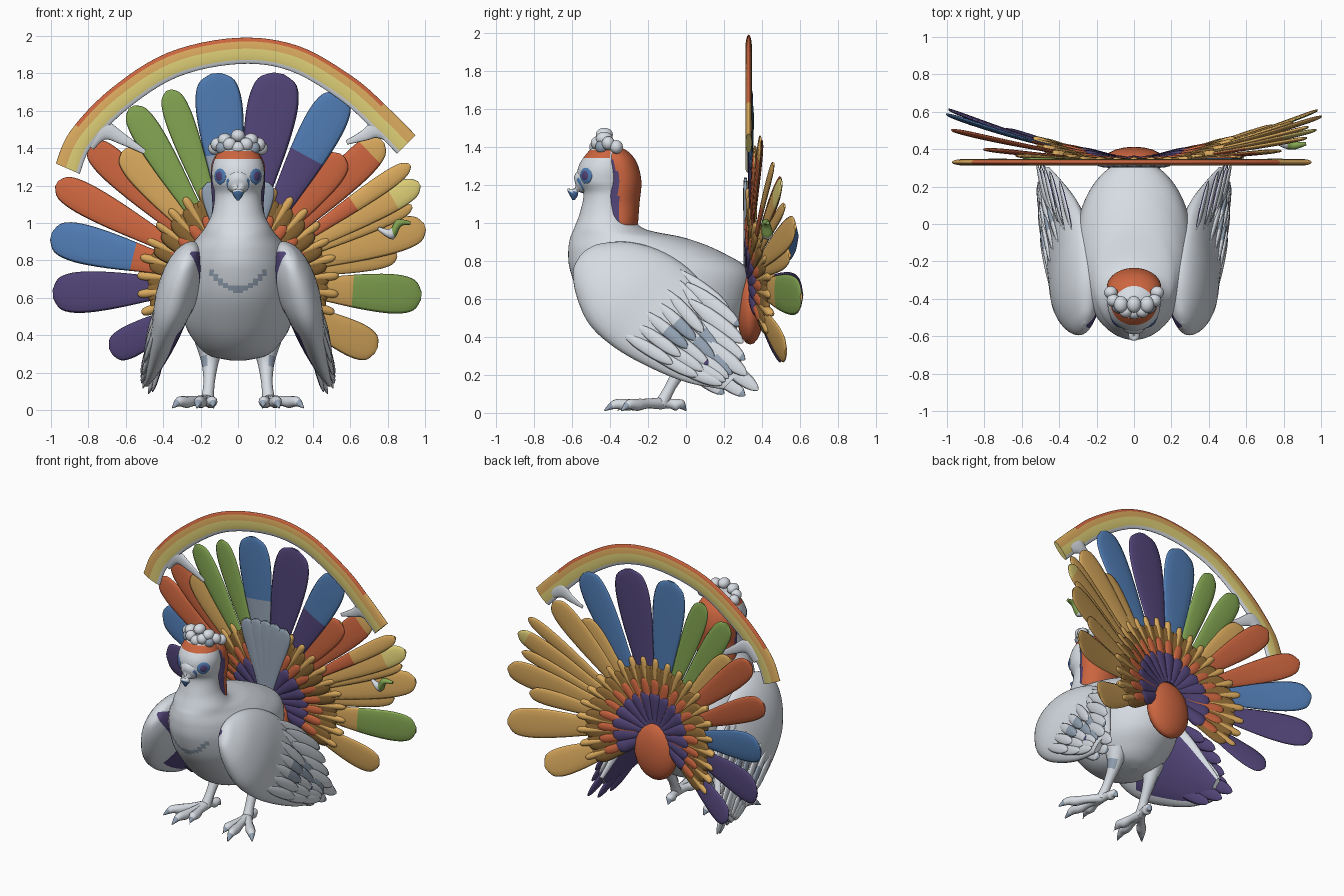
import bpy, bmesh, math, random
from mathutils import Vector

random.seed(4)
cube = bpy.data.objects.get("Cube")
if cube:
    bpy.data.objects.remove(cube, do_unlink=True)

COLOURS = {
    "pale": (.68, .72, .77), "slate": (.30, .37, .46), "blue": (.08, .20, .45),
    "purple": (.085, .06, .19), "green": (.23, .38, .085), "red": (.60, .13, .05),
    "gold": (.70, .40, .11), "yellow": (.75, .64, .19), "brown": (.27, .14, .035)}
MATS = {}
for key, rgb in COLOURS.items():
    m = bpy.data.materials.new(key)
    m.use_nodes = True
    m.diffuse_color = (*rgb, 1)
    m.node_tree.nodes["Principled BSDF"].inputs["Base Color"].default_value = (*rgb, 1)
    MATS[key] = m


def evaluate(secs, x):
    """Smooth interpolation between sections of (centre, axis a, axis b)."""
    i = max(0, min(int(x), len(secs) - 2))
    f = x - i
    p, q, r, s = (secs[max(0, min(j, len(secs) - 1))] for j in range(i - 1, i + 3))
    return [q[k] + f / 2 * (r[k] - p[k] + f * (2 * p[k] - 5 * q[k] + 4 * r[k] - s[k]
            + f * (3 * q[k] - 3 * r[k] + s[k] - p[k]))) for k in range(3)]


def sweep(name, secs, paint, seg=16, sub=4):
    """Skin over elliptical sections; paint is a colour or a rule(centre, u, v, t)."""
    rule = paint if callable(paint) else (lambda c, u, v, t: paint)
    bm, rings, used = bmesh.new(), [], []
    n = (len(secs) - 1) * sub
    for k in range(n + 1):
        c, a, b = evaluate(secs, k / sub)
        rings.append([bm.verts.new(c + a * math.cos(w) + b * math.sin(w))
                      for w in (math.tau * j / seg for j in range(seg))])

    def tag(face, w, t):
        col = rule(face.calc_center_median(), math.cos(w), math.sin(w), t)
        if col not in used:
            used.append(col)
        face.material_index = used.index(col)

    for k in range(n):
        for j in range(seg):
            i = (j + 1) % seg
            f = bm.faces.new((rings[k][j], rings[k][i], rings[k + 1][i], rings[k + 1][j]))
            f.smooth = True
            tag(f, math.tau * (j + .5) / seg, (k + .5) / n)
    for ring, t in ((rings[0], 0), (rings[-1], 1)):
        tag(bm.faces.new(ring), math.pi / 2, t)
    bmesh.ops.recalc_face_normals(bm, faces=bm.faces)
    me = bpy.data.meshes.new(name)
    bm.to_mesh(me)
    bm.free()
    for col in used:
        me.materials.append(MATS[col])
    ob = bpy.data.objects.new(name, me)
    bpy.context.collection.objects.link(ob)


def tube(name, pts, radii, paint, seg=10, flat=1):
    secs = []
    pts = [Vector(p) for p in pts]
    for i, (p, r) in enumerate(zip(pts, radii)):
        d = (pts[min(i + 1, len(pts) - 1)] - pts[max(i - 1, 0)]).normalized()
        a = d.cross(Vector((0, 1, 0) if abs(d.y) < .8 else (0, 0, 1))).normalized()
        secs.append((p, a * r, d.cross(a) * r * flat))
    sweep(name, secs, paint, seg)


def ball(name, loc, radii, col):
    bpy.ops.mesh.primitive_uv_sphere_add(segments=20, ring_count=12, location=loc)
    ob = bpy.context.object
    ob.name, ob.scale = name, radii
    ob.data.materials.append(MATS[col])
    bpy.ops.object.shade_smooth()
    return ob


def stack(rows):
    """Horizontal sections from (height, front y, back y, half width)."""
    return [(Vector((0, (f + b) / 2, z)), Vector((w, 0, 0)), Vector((0, (b - f) / 2, 0)))
            for z, f, b, w in rows]


# Body, neck and head
def body_paint(c, u, v, t):
    x = abs(c.x)
    if 1.345 < c.z < 1.385 and c.y < -.4:
        return "red"
    if x < .15 and c.y < -.4 and abs(c.z - .64 - 3 * x * x - .2 * x) < .017:
        return "slate"
    return "pale"


sweep("body", stack([
    (.265, -.13, .03, .04), (.29, -.24, .1, .15), (.35, -.34, .18, .22),
    (.45, -.44, .27, .28), (.6, -.55, .33, .31), (.75, -.61, .33, .305),
    (.85, -.62, .18, .27), (.92, -.61, 0, .22), (.97, -.59, -.22, .18),
    (1.05, -.56, -.28, .14), (1.15, -.54, -.29, .125), (1.22, -.57, -.29, .138),
    (1.3, -.565, -.29, .138), (1.38, -.51, -.32, .105), (1.42, -.45, -.38, .04)]),
    body_paint, 72, 12)

# Mane down the back of the neck
sweep("mane", stack([
    (.93, -.38, -.27, .06), (.98, -.44, -.255, .14), (1.1, -.46, -.245, .137),
    (1.22, -.44, -.235, .145), (1.32, -.45, -.26, .14), (1.38, -.44, -.31, .1),
    (1.4, -.42, -.36, .03)]),
    lambda c, u, v, t: "purple" if c.y < -.355 - max(0, c.z - 1.25) * .4 else "red", 48, 6)

# Curly crest
for i in range(9):
    w = (i - 4) * .36
    ball("crest_curl", (.125 * math.sin(w), -.35 - .125 * math.cos(w), 1.4 + .02 * (i % 2)),
         (.036, .034, .036), "slate" if i in (2, 6) else "pale")
for x in (-.07, 0, .07):
    ball("crest_top_curl", (x, -.43, 1.465 - abs(x) * .3), (.038, .045, .036), "pale")

# Beak
tube("beak", [(0, -.5, 1.23), (0, -.56, 1.2), (0, -.595, 1.17), (0, -.592, 1.12)],
     [.08, .055, .03, .006],
     lambda c, u, v, t: "blue" if c.z < 1.165 or abs(c.x) > .045 and t > .25 else "pale", 20)

# Wing sections: centre, half thickness, half breadth
WING = [(.265, -.545, .84, .01, .02), (.27, -.525, .82, .05, .1), (.285, -.44, .76, .1, .2),
        (.31, -.32, .66, .12, .275), (.345, -.18, .55, .1, .29), (.385, -.03, .42, .08, .25),
        (.435, .12, .28, .05, .17), (.475, .25, .18, .025, .08)]
TIPS = [(.51, .38, .12), (.48, .31, .09), (.52, .32, .2), (.5, .31, .28), (.48, .3, .37),
        (.45, .28, .46), (.4, .23, .53), (.46, .2, .1)]


def wing_paint(c, u, v, t):
    if t > .55 and u < -.5:
        return "purple"
    return "purple" if u < -.9 and t < .5 else "pale"


for s, side in ((1, "left"), (-1, "right")):
    flip = Vector((s, 1, 1))
    wing = [(Vector((x, y, z)) * flip, Vector((s * h, 0, 0)),
             Vector((-.2 * s, .69, .7)) * w) for x, y, z, h, w in WING]
    sweep(side + "_wing", wing, wing_paint, 32, 6)

    def on_wing(x, u, lift=0):
        c, a, b = evaluate(wing, x)
        return c + a * math.sqrt(1 - u * u) + b * u + Vector((s * lift, 0, 0))

    def plume(name, p, q, w, paint):
        d = (q - p).normalized()
        across = d.cross(Vector((s, 0, 0))).normalized()
        sweep(name, [(p.lerp(q, t), across * w * k, across.cross(d) * .011 * k) for t, k in
                     ((0, .3), (.3, .9), (.7, 1), (.92, .6), (1, .1))], paint, 8, 2)

    # Long flight feathers, purple beneath, then overlapping rows of short ones
    for i, tip in enumerate(TIPS):
        q = Vector(tip) * flip
        plume(side + "_flight_feather", q + Vector((-.07 * s, -.28, .22)), q, .042,
              lambda c, u, v, t: "purple" if v < -.2 else
              "slate" if t > .75 and i % 2 else "pale")
    for row, x in enumerate((5.3, 4.6, 3.9)):
        for k in range(6):
            u = -.7 + .28 * k
            col = random.choice(("pale", "pale", "pale", "slate", "slate"))
            plume(side + "_covert_feather", on_wing(x + .1 * (k % 2), u, -.006),
                  on_wing(min(x + 1.5, 6.9), u * .95, .014), .034,
                  lambda c, u, v, t: "purple" if row == 1 and k in (2, 4) and t > .75 else
                  col if t > .4 else "pale")

    # Eyes
    for name, off, r, col in (("eye", 0, .044, "blue"), ("pupil", .006, .026, "purple")):
        e = ball(side + "_" + name, (s * (.094 + off), -.525 - off, 1.25), (r, r * .3, r), col)
        e.rotation_euler.z = s * math.radians(45)

    # Legs, toes and claws
    tube(side + "_leg", [Vector(p) * flip for p in
         ((.15, 0, .36), (.15, -.02, .25), (.155, -.08, .14), (.165, -.13, .045))],
         [.08, .045, .03, .036],
         lambda c, u, v, t: "slate" if .25 < t < .42 and u * s > .2 else "pale")
    for x, y in ((.13, -.36), (.22, -.43), (.35, -.34), (.14, 0)):
        a, b = Vector((.165, -.13, .05)), Vector((x, y, .012))
        tube(side + "_toe", [(a.lerp(b, t) + Vector((0, 0, h))) * flip for t, h in
             ((0, 0), (.35, .012), (.6, .015), (.82, .025), (1, 0))],
             [.032, .026, .032, .025, .004],
             lambda c, u, v, t: "slate" if t > .8 else "pale")

# Tail fan in polar form, swept back toward the sides
HUB = .68


def fan_point(ang, r):
    f = abs(math.cos(ang)) ** (5 if math.sin(ang) > 0 else 1)
    return Vector((r * math.cos(ang), .335 + .28 * f * r ** 1.4, HUB + r * math.sin(ang)))


def fan_feather(name, ang, r0, r1, w, paint, thick=.012, dy=0, base=.35):
    side = Vector((-math.sin(ang), 0, math.cos(ang)))
    secs = []
    for t, k in ((0, base), (.3, base * .5 + .4), (.6, .9), (.82, 1), (.95, .78), (1, .2)):
        secs.append((fan_point(ang, r0 + (r1 - r0) * t) + Vector((0, dy, 0)),
                     side * w * k, Vector((0, thick * (.4 + .6 * k), 0))))
    sweep(name, secs, paint, 12, 4)


# Each feather: tip x, tip z, half width, colour, front root colour and its extent
for x, z, w, col, root, end in (
        (-.68, .31, .085, "purple", "purple", 0), (-.99, .62, .11, "purple", "purple", 0),
        (-1, .93, .105, "blue", "red", .3), (-.97, 1.21, .085, "red", "red", 0),
        (-.79, 1.42, .085, "red", "red", 0), (-.61, 1.39, .085, "gold", "gold", 0),
        (-.57, 1.62, .08, "green", "green", 0), (-.37, 1.71, .075, "green", "green", 0),
        (-.12, 1.8, .125, "blue", "slate", .35), (.22, 1.8, .135, "purple", "purple", 0),
        (.55, 1.69, .11, "blue", "purple", .42), (.56, 1.36, .085, "red", "red", 0),
        (.77, 1.44, .09, "gold", "red", .72), (.92, 1.31, .05, "gold", "red", .4),
        (.97, 1.21, .07, "yellow", "gold", .6), (.93, 1.09, .045, "gold", "gold", 0),
        (1, .98, .09, "gold", "gold", 0), (.85, .83, .06, "gold", "gold", 0),
        (.98, .61, .105, "green", "gold", .33), (.74, .32, .095, "gold", "gold", 0)):
    back = "gold" if col in ("yellow", "green") and x > 0 or x > .5 and col == "red" else col
    fan_feather("tail_feather", math.atan2(z - HUB, x), .2, math.hypot(x, z - HUB), w,
                lambda c, u, v, t: (col if t > end else root) if v < 0 else
                col if t > .75 and col == "yellow" else back)

# Ringed short feathers at the fan's base
for name, count, r0, r, w, col, thick in (
        ("brown_base_feather", 23, .08, .49, .07, "brown", .019),
        ("gold_base_feather", 23, .3, .54, .025, "gold", .024),
        ("red_base_feather", 19, .1, .4, .04, "red", .027),
        ("purple_base_feather", 15, .08, .3, .055, "purple", .031)):
    for k in range(count):
        ang = math.radians(-28 + 236 * k / (count - 1))
        fan_feather(name, ang, r0, r, w, col, thick, 0, .6)
for k in range(5):
    fan_feather("front_root_feather", math.radians(74 + 8 * k), .05, .56, .06, "slate",
                .012, -.022, .6)
ball("rump", (0, .338, .56), (.165, .075, .2), "red")
tube("loose_tuft", [(.75, .44, .97), (.82, .43, .94), (.86, .42, 1), (.92, .43, 1)],
     [.01, .03, .022, .01], lambda c, u, v, t: "green" if t > .4 else "pale")

# Striped arch above the tail
ARCH = [(-.91, 1.29), (-.84, 1.45), (-.64, 1.66), (-.35, 1.845), (0, 1.92), (.3, 1.88),
        (.58, 1.72), (.76, 1.56), (.9, 1.42)]
secs = []
for i, (x, z) in enumerate(ARCH):
    (x0, z0), (x1, z1) = ARCH[max(i - 1, 0)], ARCH[min(i + 1, len(ARCH) - 1)]
    out = Vector((z0 - z1, 0, x1 - x0)).normalized()
    secs.append((Vector((x, .33, z)), out * .07, Vector((0, .017, 0))))
sweep("striped_arch", secs, lambda c, u, v, t: "red" if u > .72 and .15 < t < .85 else
      "gold" if u > .12 else "yellow" if u > -.68 else "pale", 40, 6)
for name, pts in (("left_strut", [(.82, 1.47), (.74, 1.51), (.68, 1.47), (.58, 1.43)]),
                  ("right_strut", [(-.8, 1.42), (-.72, 1.5), (-.62, 1.45), (-.5, 1.38)])):
    tube(name, [(x, .335, z) for x, z in pts], [.04, .055, .03, .012], "pale", 12, .3)
